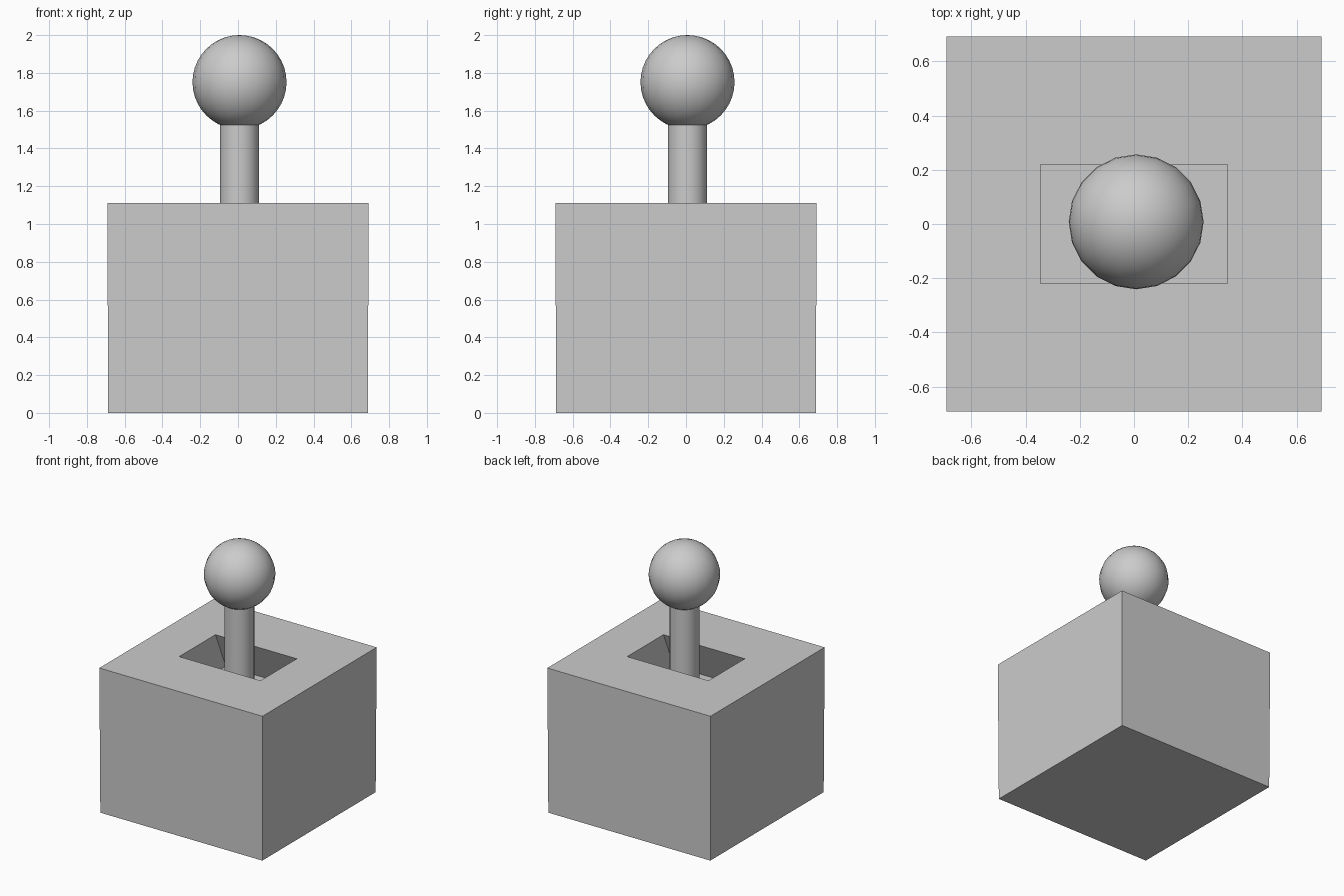
import bpy, bmesh

if "Cube" in bpy.data.objects:
    bpy.data.objects.remove(bpy.data.objects["Cube"])

CX, CY = 0.008, 0.008        # slight offset of the stick
TOP, FLOOR = 1.11, 0.82      # box top and pocket floor heights


def shade_smooth():
    bpy.ops.object.shade_smooth_by_angle(angle=0.7)


# Box: stacked rectangles from the underside, over the rim, into the flared pocket
bm = bmesh.new()
rects = [(0.687, 0.687, 0), (0.692, 0.692, TOP), (0.345, 0.22, TOP), (0.345, 0.345, FLOOR)]
loops = [[bm.verts.new((sx * hx, sy * hy, z))
          for sx, sy in ((-1, -1), (1, -1), (1, 1), (-1, 1))] for hx, hy, z in rects]
for lower, upper in zip(loops, loops[1:]):
    for i in range(4):
        j = (i + 1) % 4
        bm.faces.new((lower[i], lower[j], upper[j], upper[i]))
bm.faces.new(loops[0][::-1])
bm.faces.new(loops[-1])
mesh = bpy.data.meshes.new("base_box")
bm.to_mesh(mesh)
bm.free()
bpy.context.collection.objects.link(bpy.data.objects.new("base_box", mesh))

# Stick: runs from the pocket floor into the ball
stick_top = 1.56
bpy.ops.mesh.primitive_cylinder_add(vertices=20, radius=0.104, depth=stick_top - FLOOR,
                                    location=(CX, CY, (stick_top + FLOOR) / 2))
bpy.context.object.name = "stick"
shade_smooth()

# Ball handle
bpy.ops.mesh.primitive_uv_sphere_add(segments=20, ring_count=20, radius=0.249,
                                     location=(CX, CY, 1.751))
bpy.context.object.name = "ball_handle"
shade_smooth()
